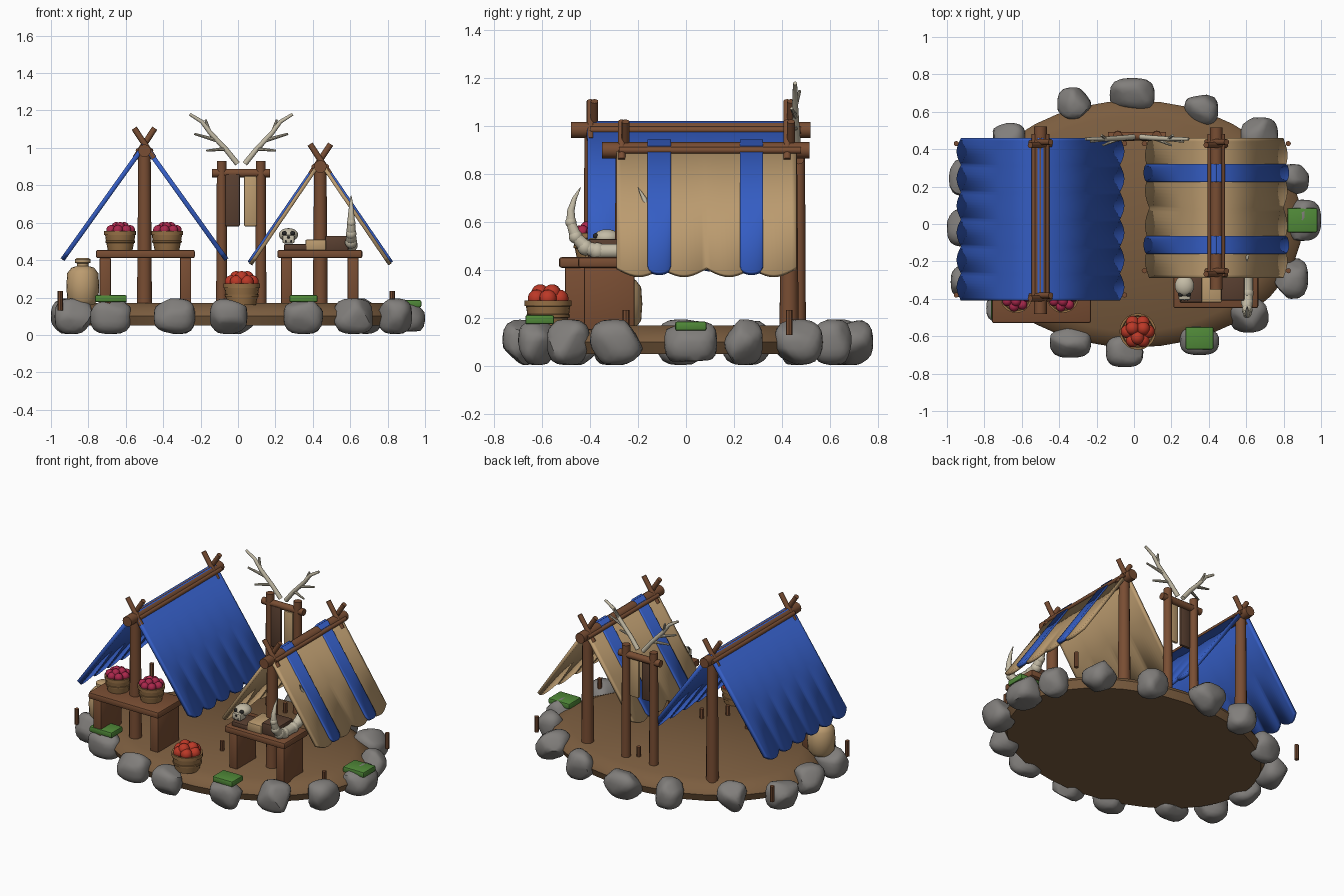
import bpy, bmesh, math, random
from mathutils import Vector

if "Cube" in bpy.data.objects:
    bpy.data.objects.remove(bpy.data.objects["Cube"])

random.seed(4)
COL = dict(wood=(.19, .075, .033), dark=(.1, .05, .03), blue=(.035, .11, .55), tan=(.5, .33, .16),
           stone=(.22, .21, .2), dirt=(.2, .11, .05), moss=(.08, .25, .04), bone=(.55, .5, .38),
           berry=(.4, .02, .07), apple=(.5, .04, .02), basket=(.3, .16, .06), black=(.02, .02, .02))
MATS = {}
for k, c in COL.items():
    MATS[k] = bpy.data.materials.new(k)
    MATS[k].diffuse_color = (*c, 1)


def finish(name, bm, mat, smooth=True):
    bmesh.ops.recalc_face_normals(bm, faces=bm.faces)
    me = bpy.data.meshes.new(name)
    bm.to_mesh(me)
    bm.free()
    ob = bpy.data.objects.new(name, me)
    bpy.context.collection.objects.link(ob)
    me.materials.append(MATS[mat])
    if smooth:
        bpy.ops.object.select_all(action='DESELECT')
        ob.select_set(True)
        bpy.context.view_layer.objects.active = ob
        bpy.ops.object.shade_smooth_by_angle(angle=math.radians(40))
    return ob


def box(name, mat, x0, x1, y0, y1, z0, z1, bevel=.008):
    bm = bmesh.new()
    bmesh.ops.create_cube(bm, size=1)
    for v in bm.verts:
        v.co = ((x0 + x1) / 2 + v.co.x * (x1 - x0), (y0 + y1) / 2 + v.co.y * (y1 - y0),
                (z0 + z1) / 2 + v.co.z * (z1 - z0))
    bmesh.ops.bevel(bm, geom=bm.edges[:], offset=bevel, segments=2, affect='EDGES', profile=.5)
    return finish(name, bm, mat)


def pole(name, mat, a, b, r1, r2=None, n=12):
    a, b = Vector(a), Vector(b)
    bm = bmesh.new()
    bmesh.ops.create_cone(bm, cap_ends=True, segments=n, radius1=r1, radius2=r1 if r2 is None else r2,
                          depth=(b - a).length)
    q = Vector((0, 0, 1)).rotation_difference(b - a)
    for v in bm.verts:
        v.co = q @ v.co + (a + b) / 2
    return finish(name, bm, mat)


def ball(name, mat, c, r):
    bm = bmesh.new()
    bmesh.ops.create_uvsphere(bm, u_segments=14, v_segments=9, radius=1)
    for v in bm.verts:
        v.co = [c[i] + v.co[i] * r[i] for i in range(3)]
    return finish(name, bm, mat)


def lathe(name, mat, c, prof, n=20, sx=1, sy=1):
    bm = bmesh.new()
    rings = [[bm.verts.new((c[0] + r * sx * math.cos(2 * math.pi * i / n),
                            c[1] + r * sy * math.sin(2 * math.pi * i / n), c[2] + z)) for i in range(n)]
             for r, z in prof]
    for a, b in zip(rings, rings[1:]):
        for i in range(n):
            bm.faces.new((a[i], a[(i + 1) % n], b[(i + 1) % n], b[i]))
    bm.faces.new(rings[0])
    bm.faces.new(rings[-1])
    return finish(name, bm, mat)


def tube(name, mat, pts):
    cu = bpy.data.curves.new(name, 'CURVE')
    cu.dimensions, cu.bevel_depth, cu.bevel_resolution, cu.use_fill_caps = '3D', 1, 3, True
    s = cu.splines.new('POLY')
    s.points.add(len(pts) - 1)
    for p, (x, y, z, r) in zip(s.points, pts):
        p.co, p.radius = (x, y, z, 1), r
    ob = bpy.data.objects.new(name, cu)
    bpy.context.collection.objects.link(ob)
    cu.materials.append(MATS[mat])
    return ob


def panel(name, mat, top, eave, y0, y1, edge, thick, n=40):
    """Sloped cloth sheet whose lower edge is lengthened by edge(f)."""
    bm = bmesh.new()
    a, b = Vector((top[0], 0, top[1])), Vector((eave[0], 0, eave[1]))
    d = (b - a).normalized()
    rows = []
    for i in range(n + 1):
        f = i / n
        y = Vector((0, y0 + (y1 - y0) * f, 0))
        end = b + d * edge(f)
        rows.append([bm.verts.new(p + y) for p in (a, a.lerp(end, .5), end)])
    for p, q in zip(rows, rows[1:]):
        for j in range(2):
            bm.faces.new((p[j], p[j + 1], q[j + 1], q[j]))
    ob = finish(name, bm, mat)
    m = ob.modifiers.new('thickness', 'SOLIDIFY')
    m.thickness, m.offset = thick, 0
    return ob


# Earth mound
lathe('ground', 'dirt', (0, 0, 0), [(.97, .05), (1, .1), (.98, .125), (.87, .17)], 40, .9, .66)

# Ring of stones: x, y, half sizes
STONES = [(-.32, .64, .09, .09), (-.01, .69, .12, .09), (.36, .61, .09, .085), (.67, .47, .1, .1),
          (.85, .24, .085, .08), (.9, .02, .1, .11), (.84, -.29, .09, .11), (.62, -.49, .11, .09),
          (.35, -.62, .105, .08), (-.05, -.68, .1, .085), (-.34, -.63, .11, .085), (-.68, -.45, .11, .08),
          (-.88, -.31, .1, .09), (-.91, -.02, .09, .1), (-.9, .25, .09, .1), (-.67, .46, .09, .08)]
for i, (x, y, rx, ry) in enumerate(STONES):
    bm = bmesh.new()
    bmesh.ops.create_icosphere(bm, subdivisions=3, radius=1)
    dirs = [(Vector([random.uniform(-1, 1) for _ in range(3)]).normalized(), random.uniform(.78, .95))
            for _ in range(9)]
    for v in bm.verts:
        p = v.co / sum(abs(k) ** 3 for k in v.co) ** (1 / 3)
        for d, h in dirs:
            p -= d * max(0, p.dot(d) - h) * .8
        v.co = (x + p.x * rx, y + p.y * ry, .1 + p.z * .095)
    finish(f'stone_{i + 1}', bm, 'stone')

# Moss patches
for i, (x, y, z, rx, ry) in enumerate([(-.68, -.45, .195, .085, .06), (.35, -.61, .195, .075, .06),
                                       (.9, .02, .168, .08, .065)]):
    box(f'moss_{i + 1}', 'moss', x - rx, x + rx, y - ry, y + ry, z - .02, z + .018)


# Two ridge tents
def tent(tag, mat, cx, zr, apex, dx, eave, y0, y1, yf, py0, py1, scallops, thick):
    pole(tag + '_ridge_pole', 'wood', (cx, py0, zr), (cx, py1, zr), .034)
    for k, y in (('front', yf), ('back', .43)):
        pole(f'{tag}_{k}_post', 'wood', (cx, y, .15), (cx, y, zr), .04, .033)
        for s in (-1, 1):
            pole(f'{tag}_{k}_crossed_stick_{s}', 'wood', (cx - s * .05, y + s * .008, zr - .04),
                 (cx + s * .055, y + s * .008, zr + .12), .016)
    for s in (-1, 1):
        panel(f'{tag}_cloth_{s}', mat, (cx, apex), (cx + s * dx, eave), y0, y1,
              lambda f: .04 * abs(math.sin(scallops * math.pi * f)), thick, scallops * 10)
        pole(f'{tag}_side_rail_{s}', 'wood', (cx + s * .033, y0 + .01, zr), (cx + s * .033, y1 + .02, zr), .014)
        for y in (yf + .01, .43):
            pole(f'{tag}_stake', 'wood', (cx + s * (dx + .035), y, .13),
                 (cx + s * (dx + .035), y, .235), .014, .014, 8)


tent('blue_tent', 'blue', -.5, .985, 1.015, .415, .435, -.41, .46, -.39, -.48, .52, 6, .025)
tent('tan_tent', 'tan', .44, .9, .925, .35, .41, -.29, .46, -.26, -.35, .515, 4, .02)
for s in (-1, 1):
    for y in (-.16, .225):
        panel(f'tan_tent_stripe_{s}', 'blue', (.44, .94), (.44 + s * .36, .415), y, y + .097,
              lambda f: .035 * math.sqrt(max(0, 1 - (2 * f - 1) ** 2)), .022, 16)

# Display tables
for tag, x0, x1, y0, y1 in (('left', -.76, -.23, -.53, -.25), ('right', .21, .665, -.45, -.19)):
    box(tag + '_table_top', 'wood', x0, x1, y0, y1, .41, .455, .012)
    for k, lx in (('a', x0 + .02), ('b', x1 - .08)):
        box(f'{tag}_table_leg_{k}', 'wood', lx, lx + .06, y0 + .025, y1 - .025, .15, .415)


# Baskets of fruit
def basket(tag, c, r, h, fruit, fr, n):
    lathe(tag + '_basket', 'basket', c, [(r * .8, 0), (r * .92, h * .5), (r * .97, h * .78), (r * 1.03, h * .8),
                                         (r * 1.03, h), (r * .9, h), (r * .85, h * .85)])
    lathe(tag + '_basket_band', 'basket', c, [(r * .88, h * .36), (r * .95, h * .38), (r * .96, h * .48),
                                              (r * .9, h * .5)])
    for i in range(n):
        a = 2 * math.pi * i / n
        ball(tag + '_fruit', fruit, (c[0] + math.cos(a) * (r - fr) * .95, c[1] + math.sin(a) * (r - fr) * .95,
                                     c[2] + h + fr * .2), (fr,) * 3)
    for i in range(3):
        a = 2 * math.pi * i / 3 + .5
        ball(tag + '_top_fruit', fruit, (c[0] + math.cos(a) * fr * .9, c[1] + math.sin(a) * fr * .9,
                                         c[2] + h + fr * .8), (fr,) * 3)


basket('left_table_a', (-.63, -.39, .455), .083, .1, 'berry', .027, 7)
basket('left_table_b', (-.38, -.39, .455), .083, .1, 'berry', .027, 7)
basket('ground', (.02, -.575, .16), .095, .115, 'apple', .037, 6)

# Clay jar
lathe('jar', 'tan', (-.83, -.27, .16), [(.06, 0), (.083, .03), (.088, .1), (.083, .17), (.06, .2), (.03, .208),
                                        (.03, .222), (.042, .226), (.042, .244), (.03, .252)])

# Goods on the right table
box('dark_hide', 'dark', .245, .37, -.42, -.28, .45, .485)
box('tan_hide', 'tan', .36, .47, -.42, -.25, .45, .51)
box('brown_hide', 'dark', .465, .59, -.41, -.25, .45, .53)
ball('skull', 'bone', (.27, -.33, .535), (.053, .057, .036))
box('skull_jaw', 'bone', .238, .302, -.405, -.34, .49, .535)
for s in (-1, 1):
    ball('skull_eye', 'black', (.27 + s * .022, -.377, .543), (.014, .012, .012))
    box('skull_tooth_gap', 'black', .267 + s * .015, .273 + s * .015, -.408, -.4, .493, .507, .001)
ball('skull_nose', 'black', (.27, -.404, .522), (.007, .006, .007))

# Pair of curved horns
HORN = [(0, .48, .032), (.05, .48, .032), (.1, .495, .03), (.14, .54, .026), (.16, .6, .021),
        (.16, .65, .016), (.145, .7, .01), (.12, .745, .002)]
for s in (-1, 1):
    tube(f'horn_{s}', 'bone', [(.605, -.32 + s * y, z, r) for y, z, r in HORN])
    for y, z, r in HORN[1:5]:
        ball('horn_ridge', 'bone', (.605, -.32 + s * y, z), (r * 1.12,) * 3)

# Rack with hanging hides and antlers
for x in (-.087, .122):
    pole('rack_post', 'wood', (x, .47, .15), (x, .47, .93), .03, .026)
pole('rack_crossbar', 'wood', (-.14, .47, .865), (.17, .47, .865), .023)
box('hanging_brown_hide', 'dark', -.068, .01, .445, .465, .58, .86)
box('hanging_tan_hide', 'tan', .032, .1, .445, .465, .58, .85)
for s in (-1, 1):
    m = lambda x, y, z, r: (.017 + s * x, y, z, r)
    tube(f'antler_{s}', 'bone', [m(.02, .465, .915, .015), m(.08, .46, .99, .014), m(.165, .455, 1.08, .013),
                                 m(.21, .455, 1.14, .011), m(.275, .455, 1.18, .008)])
    for a, b in (((.085, .46, .995), (.185, .42, .985)), ((.13, .458, 1.04), (.25, .44, 1.075)),
                 ((.17, .455, 1.085), (.19, .475, 1.15))):
        pole('antler_tine', 'bone', m(*a, 0)[:3], m(*b, 0)[:3], .011, .006, 8)

for m in bpy.data.materials:
    if m.users and not m.is_grease_pencil:
        m.use_nodes = True
        m.node_tree.nodes["Principled BSDF"].inputs["Base Color"].default_value = m.diffuse_color
